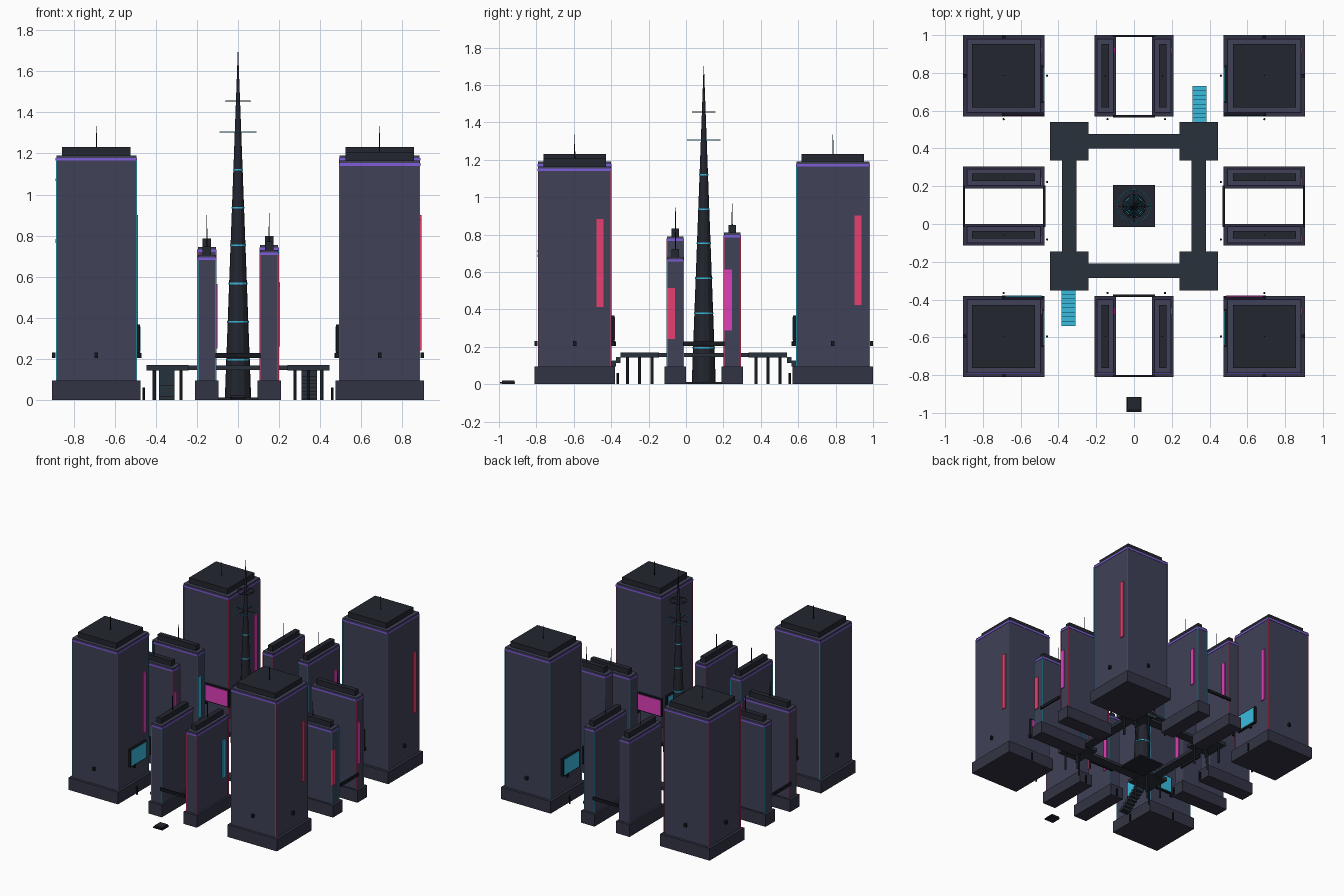
import bpy, bmesh, math
from mathutils import Matrix

if "Cube" in bpy.data.objects:
    bpy.data.objects.remove(bpy.data.objects["Cube"])

CY = 0.095  # plaza centre offset in y


def material(name, rgb):
    m = bpy.data.materials.new(name)
    m.diffuse_color = (*rgb, 1)
    m.use_nodes = True
    m.node_tree.nodes["Principled BSDF"].inputs["Base Color"].default_value = m.diffuse_color
    return m


WALL = material("wall", (.05, .053, .095))
BASE = material("plinth_dark", (.032, .034, .056))
ROOF = material("roof_dark", (.017, .019, .029))
DECK = material("deck_slate", (.023, .031, .043))
BLACK = material("black_metal", (.008, .009, .013))
CYAN = material("neon_cyan", (.04, .5, .74))
PINK = material("neon_pink", (.8, .05, .16))
MAGENTA = material("neon_magenta", (.72, .05, .48))
PURPLE = material("neon_purple", (.22, .11, .71))


def finish(name, bm, mat):
    me = bpy.data.meshes.new(name)
    bm.to_mesh(me)
    bm.free()
    me.materials.append(mat)
    ob = bpy.data.objects.new(name, me)
    bpy.context.collection.objects.link(ob)
    return ob


def boxes(name, items, mat):
    """items: (cx, cy, half_x, half_y, z0, z1), relative to the plaza centre"""
    bm = bmesh.new()
    for cx, cy, hx, hy, z0, z1 in items:
        mtx = Matrix.Translation((cx, cy + CY, (z0 + z1) / 2)) @ Matrix.Diagonal((2 * hx, 2 * hy, z1 - z0, 1))
        bmesh.ops.create_cube(bm, size=1, matrix=mtx)
    return finish(name, bm, mat)


def cones(name, items, mat, sides=8):
    """items: (cx, cy, r_bottom, r_top, z0, z1)"""
    bm = bmesh.new()
    for cx, cy, r0, r1, z0, z1 in items:
        bmesh.ops.create_cone(bm, cap_ends=True, segments=sides, radius1=r0, radius2=r1, depth=z1 - z0,
                              matrix=Matrix.Translation((cx, cy + CY, (z0 + z1) / 2)))
    return finish(name, bm, mat)


def tower(name, cx, cy, h, base, body, roof, edge, sign, sign_off, mast):
    bx, by = body
    boxes(name + "_plinth", [(cx, cy, *base, 0, .095)], BASE)
    boxes(name + "_body", [(cx, cy, bx, by, .095, h)], WALL)
    boxes(name + "_neon_band", [(cx, cy, bx + .003, by + .003, h - .025, h - .012)], PURPLE)
    boxes(name + "_roof_block", [(cx, cy, *roof, h, h + .042)], ROOF)
    cones(name + "_antenna", [(cx, cy, .003, .002, h + .04, h + mast)], BLACK, 6)
    # thin light strips down the corners
    boxes(name + "_edge_lights", [(cx + sx * bx, cy + sy * by, .0025, .0025, .095, h - .025)
                                  for sx in (-1, 1) for sy in (-1, 1)], edge)
    # tall sign on the +x wall
    w = .02 if by < .1 else .018
    boxes(name + "_sign", [(cx + bx + .004, cy + sign_off, .004, w, .355 * h, .757 * h)], sign)


# corner towers: x side, y side, height, edge colour, sign colour
for name, sx, sy, h, edge, sign in (
        ("tower_front_left", -1, -1, 1.19, CYAN, MAGENTA),
        ("tower_front_right", 1, -1, 1.165, PINK, PINK),
        ("tower_back_left", -1, 1, 1.09, PINK, MAGENTA),
        ("tower_back_right", 1, 1, 1.19, CYAN, PINK)):
    cx, cy = sx * .69, sy * .69
    tower(name, cx, cy, h, (.215, .215), (.195, .195), (.167, .167), edge, sign, .135, .145)
    # billboards on the two inner walls
    by, bx = sy * .645, sx * .585
    boxes(name + "_billboard_frames", [(sx * .487, by, .009, .1, .228, .366),
                                       (bx, sy * .487, .105, .009, .228, .366)], BLACK)
    boxes(name + "_side_billboard", [(sx * .477, by, .003, .092, .236, .358)], CYAN)
    boxes(name + "_plaza_billboard", [(bx, sy * .477, .097, .003, .236, .358)],
          MAGENTA if sx != sy else CYAN)
    # wall lamps and door bollards
    boxes(name + "_wall_lamps", [(cx + dx * .207, cy + dy * .207, .009, .009, .205, .23)
                                 for dx, dy in ((1, 0), (-1, 0), (0, 1), (0, -1))], BLACK)
    cones(name + "_bollards", [(cx - sx * .23, cy, .006, .006, 0, .06),
                               (cx, cy - sy * .23, .006, .006, 0, .06)], BLACK)

# slab towers in pairs
OFF = .152
for name, cx, cy, h, edge, sign in (
        ("slab_front_left", -OFF, -.69, .705, CYAN, MAGENTA),
        ("slab_front_right", OFF, -.69, .73, PINK, CYAN),
        ("slab_back_left", -OFF, .69, .745, PINK, MAGENTA),
        ("slab_back_right", OFF, .69, .755, CYAN, MAGENTA),
        ("slab_left_front", -.69, -OFF, .79, PINK, MAGENTA),
        ("slab_left_back", -.69, OFF, .795, CYAN, CYAN),
        ("slab_right_front", .69, -OFF, .68, CYAN, PINK),
        ("slab_right_back", .69, OFF, .81, PINK, MAGENTA)):
    along_y = abs(cx) < .5
    o = (lambda a, b: (a, b)) if along_y else (lambda a, b: (b, a))
    tower(name, cx, cy, h, o(.058, .215), o(.044, .195), o(.02, .167), edge, sign,
          .135 if along_y else -.022, .155)
    s = math.copysign(1, cy if along_y else cx)
    bol = (cx + .012, -.23 * s + cy) if along_y else (cx - .23 * s, cy - .025)
    cones(name + "_bollard", [(*bol, .006, .006, 0, .06)], BLACK)

# link beams between each slab pair
links = []
for s in (-1, 1):
    for d in (.475, .9):
        links += [(0, s * d, .11, .006, .205, .228), (s * d, 0, .006, .11, .205, .228)]
boxes("slab_link_beams", links, BLACK)

# elevated walkway ring
signs = [(sx, sy) for sx in (-1, 1) for sy in (-1, 1)]
boxes("walkway_pads", [(sx * .343, sy * .343, .103, .103, .143, .17) for sx, sy in signs], DECK)
boxes("walkway_bridges", [(0, s * .343, .24, .038, .145, .168) for s in (-1, 1)]
      + [(s * .343, 0, .038, .24, .145, .168) for s in (-1, 1)], DECK)
cones("walkway_columns", [(sx * (.343 + i * .065), sy * (.343 + j * .065), .008, .008, 0, .145)
                          for sx, sy in signs for i, j in ((-1, -1), (-1, 1), (1, -1), (1, 1), (0, 0))], DECK)

# staircases with glowing treads, descending away from the plaza
N = 8
for name, s in (("back_stairs", 1), ("front_stairs", -1)):
    steps, treads = [], []
    for i in range(N):
        y = s * (.445 + (i + .5) * .19 / N)
        top = .16 * (N - i) / (N + 1)
        steps.append((s * .347, y, .038, .095 / N, max(0, top - .03), top))
        treads.append((s * .347, y, .037, .09 / N, top, top + .002))
    boxes(name + "_steps", steps, DECK)
    boxes(name + "_treads", treads, CYAN)

# central spire
H, R = 1.7, .064
rad = lambda z: R * (1 - z / H) + .001
boxes("spire_plinth", [(0, 0, .111, .111, 0, .012)], ROOF)
cones("spire", [(0, 0, R, .001, .01, H)], ROOF, 12)
cones("spire_light_rings", [(0, 0, rad(z) + .002, rad(z) + .002, z - .004, z + .004)
                            for z in (.195, .38, .567, .753, .936, 1.12)], CYAN, 12)
for name, z, r in (("spire_lower_halo", 1.305, .087), ("spire_upper_halo", 1.455, .06)):
    bpy.ops.mesh.primitive_torus_add(major_radius=r, minor_radius=.003, major_segments=32,
                                     minor_segments=6, location=(0, CY, z))
    ob = bpy.context.object
    ob.name = name
    ob.data.materials.append(CYAN if z < 1.4 else DECK)
    boxes(name + "_spokes", [(0, 0, r, .0015, z - .0015, z + .0015),
                             (0, 0, .0015, r, z - .0015, z + .0015)], BLACK)

# small ground kiosk at the front
boxes("kiosk_pad", [(0, -.95 - CY, .034, .034, 0, .02)], ROOF)
boxes("kiosk_rim", [(0, -.955 - CY, .04, .04, .003, .012)], BLACK)
